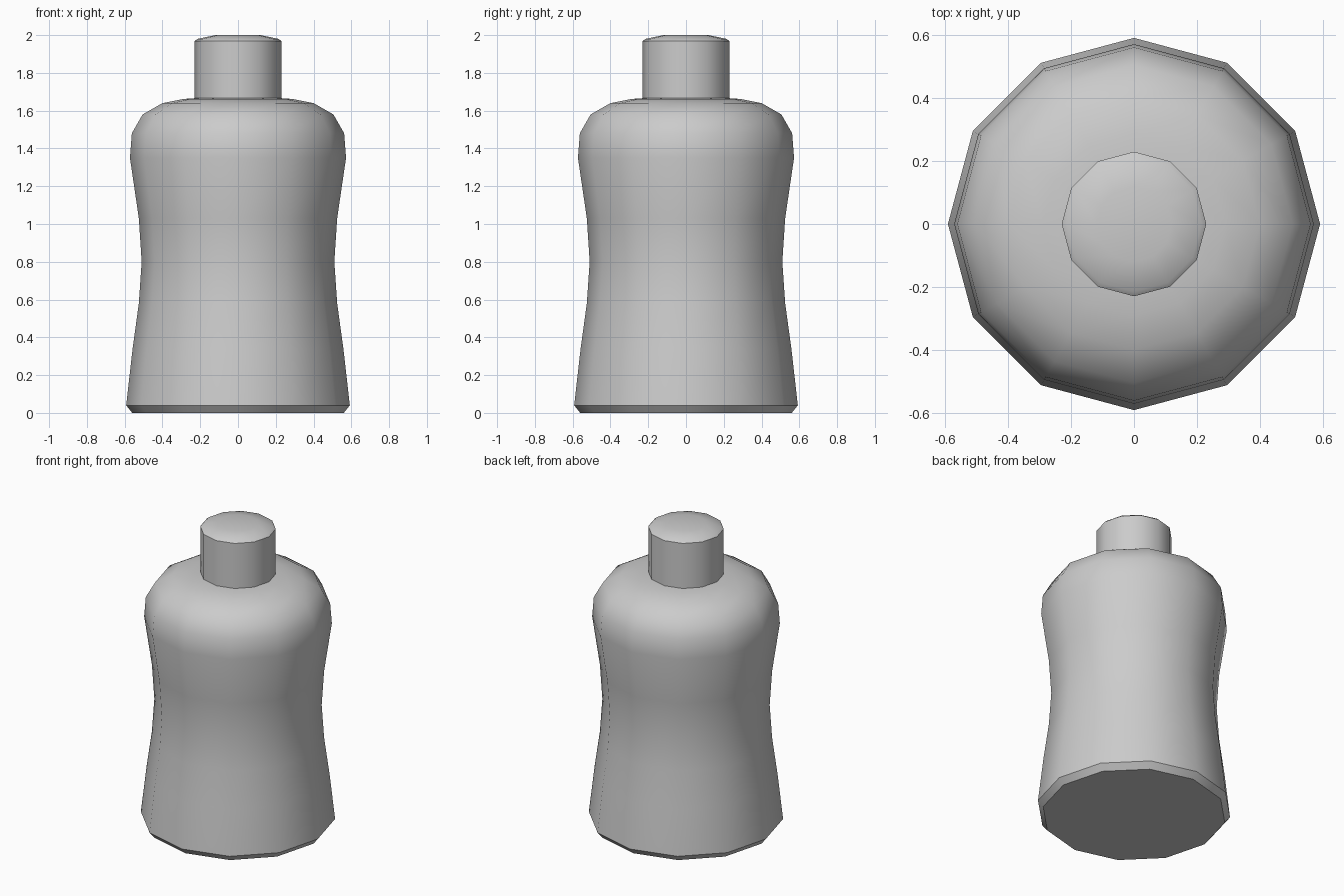
import bpy, bmesh
from math import cos, sin, pi, radians

if "Cube" in bpy.data.objects:
    bpy.data.objects.remove(bpy.data.objects["Cube"])

SIDES = 12


def lathe(name, profile, angle):
    """Revolve (radius, z) points about z, closing both ends with flat caps."""
    bm = bmesh.new()
    rings = [[bm.verts.new((r * cos(2 * pi * i / SIDES), r * sin(2 * pi * i / SIDES), z))
              for i in range(SIDES)] for r, z in profile]
    for low, high in zip(rings, rings[1:]):
        for i in range(SIDES):
            j = (i + 1) % SIDES
            bm.faces.new((low[i], low[j], high[j], high[i]))
    bm.faces.new(rings[0][::-1])
    bm.faces.new(rings[-1])
    mesh = bpy.data.meshes.new(name)
    bm.to_mesh(mesh)
    bm.free()
    obj = bpy.data.objects.new(name, mesh)
    bpy.context.collection.objects.link(obj)
    bpy.ops.object.select_all(action='DESELECT')
    obj.select_set(True)
    bpy.context.view_layer.objects.active = obj
    bpy.ops.object.shade_smooth_by_angle(angle=radians(angle))
    return obj


# Waisted bottle body with rounded shoulders
lathe("bottle_body", [
    (0.56, 0.0), (0.592, 0.04), (0.558, 0.34), (0.525, 0.58), (0.51, 0.80),
    (0.525, 1.03), (0.572, 1.35), (0.562, 1.48), (0.505, 1.58),
    (0.40, 1.64), (0.29, 1.662), (0.20, 1.668)], 40)

# Screw cap with a slightly domed top
lathe("bottle_cap", [
    (0.23, 1.66), (0.23, 1.968), (0.215, 1.98), (0.12, 2.0)], 50)
